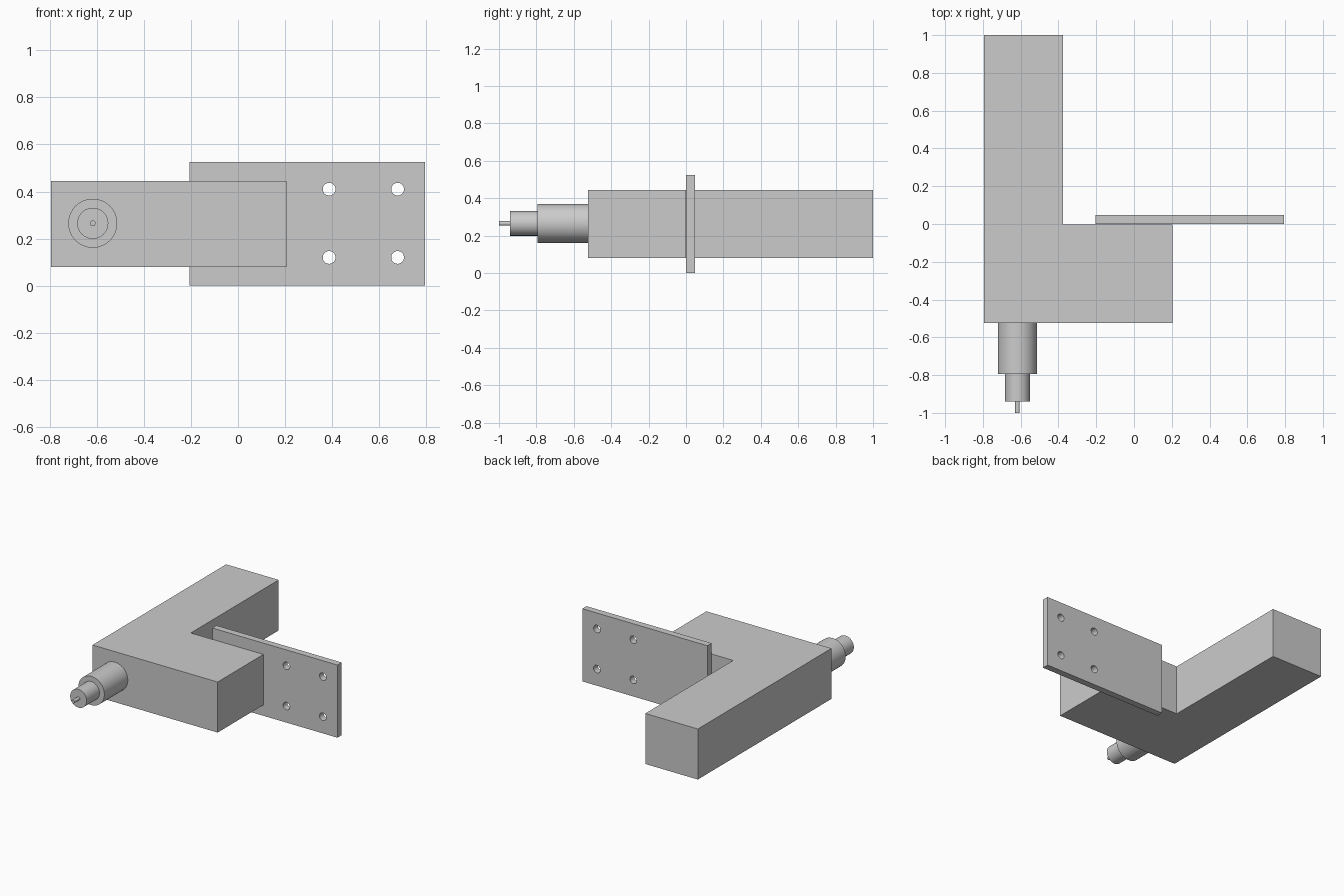
import bpy
import bmesh
from math import radians
from mathutils import Matrix, Vector

cube = bpy.data.objects.get("Cube")
if cube:
    bpy.data.objects.remove(cube, do_unlink=True)

# Single grey finish
grey = bpy.data.materials.new("plain grey")
grey.use_nodes = True
colour = (0.6, 0.6, 0.6, 1)
grey.diffuse_color = colour
grey.node_tree.nodes["Principled BSDF"].inputs["Base Color"].default_value = colour


def add_object(name, bm):
    bmesh.ops.recalc_face_normals(bm, faces=bm.faces)
    mesh = bpy.data.meshes.new(name)
    bm.to_mesh(mesh)
    bm.free()
    mesh.materials.append(grey)
    obj = bpy.data.objects.new(name, mesh)
    bpy.context.collection.objects.link(obj)
    return obj


def activate(obj):
    bpy.ops.object.select_all(action="DESELECT")
    obj.select_set(True)
    bpy.context.view_layer.objects.active = obj


def prism(name, outline, z0, z1):
    """Extrude an outline in the ground plane from z0 up to z1."""
    bm = bmesh.new()
    face = bm.faces.new([bm.verts.new((x, y, z0)) for x, y in outline])
    top = bmesh.ops.extrude_face_region(bm, geom=[face])["geom"]
    verts = [v for v in top if isinstance(v, bmesh.types.BMVert)]
    bmesh.ops.translate(bm, verts=verts, vec=(0, 0, z1 - z0))
    return add_object(name, bm)


def rod(name, x, z, radius, y0, y1):
    """Round bar running along y."""
    bm = bmesh.new()
    place = Matrix.Translation(Vector((x, (y0 + y1) / 2, z))) @ Matrix.Rotation(radians(90), 4, "X")
    bmesh.ops.create_cone(bm, cap_ends=True, segments=64, radius1=radius,
                          radius2=radius, depth=y1 - y0, matrix=place)
    obj = add_object(name, bm)
    activate(obj)
    bpy.ops.object.shade_smooth_by_angle(angle=radians(30))
    return obj


# L-shaped body
left, inner, right = -0.795, -0.375, 0.205
front, step, back = -0.525, -0.003, 1.0
prism("angled_body", [(left, front), (right, front), (right, step),
                      (inner, step), (inner, back), (left, back)], 0.08, 0.445)

# Mounting plate with four through holes
plate = prism("mounting_plate", [(-0.205, 0), (0.795, 0), (0.795, 0.048), (-0.205, 0.048)],
              0, 0.525)
for x in (0.387, 0.678):
    for z in (0.12, 0.41):
        cutter = rod("hole_cutter", x, z, 0.027, -0.1, 0.15)
        cutter.hide_render = True
        cut = plate.modifiers.new("hole", "BOOLEAN")
        cut.object = cutter
        cut.solver = "EXACT"
        activate(plate)
        bpy.ops.object.modifier_apply(modifier=cut.name)
        bpy.data.objects.remove(cutter, do_unlink=True)
activate(plate)
bpy.ops.object.shade_smooth_by_angle(angle=radians(30))

# Stepped spindle on the front
y = front
for name, radius, end in (("spindle_collar", 0.104, -0.793),
                          ("spindle_nose", 0.066, -0.94),
                          ("spindle_pin", 0.012, -1.0)):
    rod(name, -0.617, 0.265, radius, end, y)
    y = end
